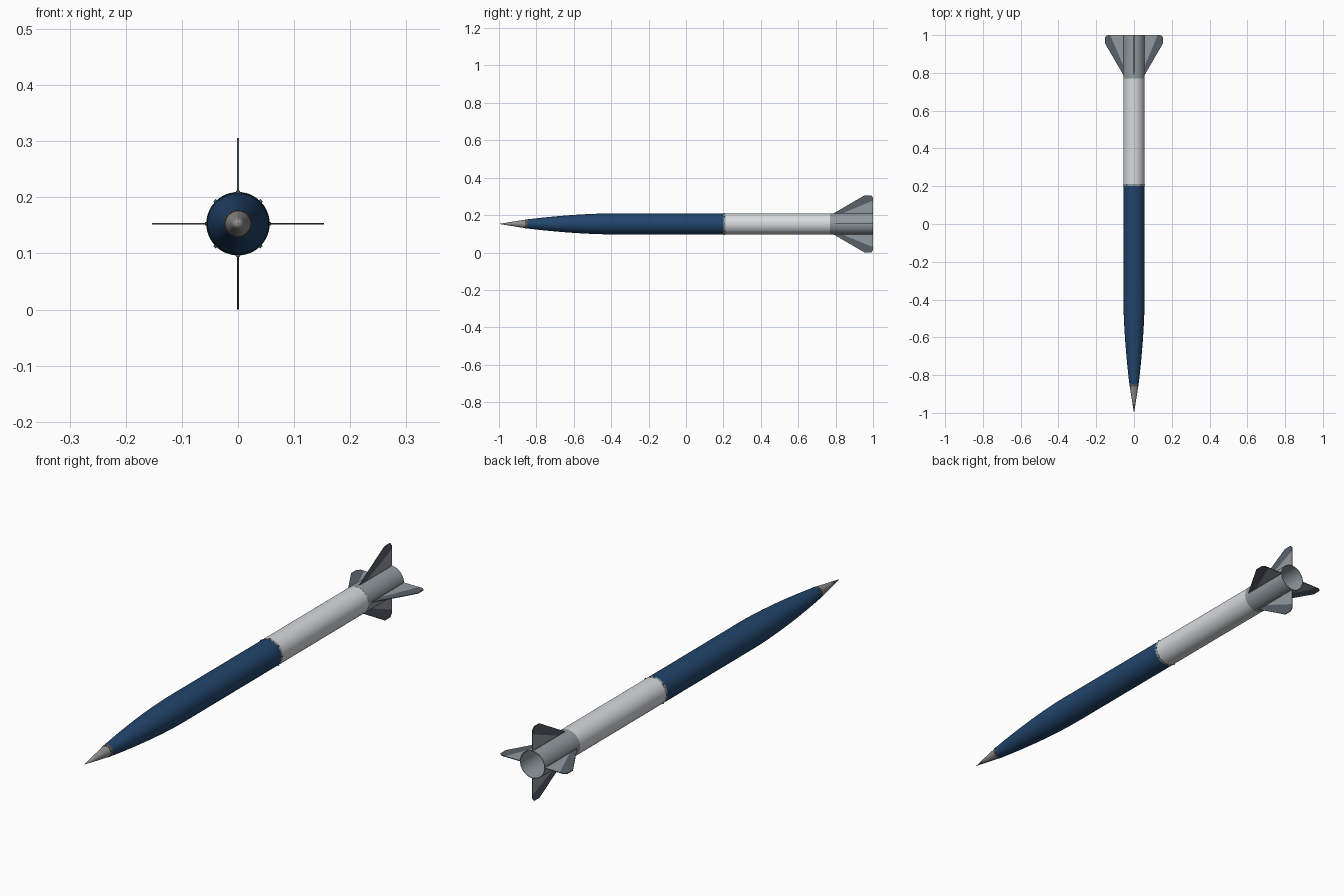
import bpy, bmesh, math
from mathutils import Matrix, Vector

if "Cube" in bpy.data.objects:
    bpy.data.objects.remove(bpy.data.objects["Cube"], do_unlink=True)

AXIS_Z = 0.153
R = 0.056
SEGMENTS = 48


def material(name, rgb):
    m = bpy.data.materials.new(name)
    m.use_nodes = True
    colour = (*rgb, 1)
    m.diffuse_color = colour
    m.node_tree.nodes["Principled BSDF"].inputs["Base Color"].default_value = colour
    return m


navy = material("navy blue", (0.016, 0.06, 0.15))
white = material("off white", (0.68, 0.71, 0.72))
steel = material("steel grey", (0.29, 0.33, 0.35))
dark = material("dark slate", (0.1, 0.12, 0.145))
metal = material("nose metal", (0.27, 0.27, 0.27))
bronze = material("collar brown", (0.11, 0.09, 0.08))


def finish(name, bm, mats, smooth=True):
    bmesh.ops.recalc_face_normals(bm, faces=bm.faces)
    mesh = bpy.data.meshes.new(name)
    bm.to_mesh(mesh)
    bm.free()
    for m in mats:
        mesh.materials.append(m)
    ob = bpy.data.objects.new(name, mesh)
    bpy.context.collection.objects.link(ob)
    ob.location.z = AXIS_Z
    if smooth:
        bpy.ops.object.select_all(action="DESELECT")
        ob.select_set(True)
        bpy.context.view_layer.objects.active = ob
        bpy.ops.object.shade_smooth_by_angle(angle=math.radians(30))
    return ob


def lathe(name, profile, mat):
    """Spin a (y, radius) profile around the long axis."""
    bm = bmesh.new()
    verts = [bm.verts.new((r, y, 0)) for y, r in profile]
    edges = [bm.edges.new(pair) for pair in zip(verts, verts[1:])]
    bmesh.ops.spin(bm, geom=verts + edges, cent=(0, 0, 0), axis=(0, 1, 0),
                   angle=math.tau, steps=SEGMENTS, use_duplicate=False)
    bmesh.ops.remove_doubles(bm, verts=bm.verts, dist=1e-5)
    return finish(name, bm, [mat])


# Body sections, nose to tail
TIP, SHOULDER, JOINT, TAIL = -0.86, -0.40, 0.205, 0.77
lathe("nose_tip", [(-1, 0), (-0.93, 0.0115), (TIP, 0.0225)], metal)
lathe("nose_collar", [(TIP, 0.0225), (TIP, 0.0235), (TIP + 0.012, 0.0248)], bronze)
ogive = [(TIP + 0.012 + (SHOULDER - TIP - 0.012) * t,
          0.0245 + (R - 0.0245) * (1 - (1 - t) ** 1.7)) for t in [i / 12 for i in range(13)]]
lathe("forward_body", ogive + [(JOINT - 0.004, R)], navy)
lathe("joint_ring", [(JOINT - 0.004, R), (JOINT - 0.004, R + 0.0006),
                     (JOINT + 0.006, R + 0.0006), (JOINT + 0.006, R)], steel)
lathe("rear_body", [(JOINT + 0.006, R), (TAIL, R)], white)
# Open tail tube with a recessed bulkhead
lathe("tail_section", [(TAIL, R), (TAIL, R + 0.0006), (1, R + 0.0006), (1, R - 0.002),
                       (TAIL + 0.02, R - 0.002), (TAIL + 0.02, 0)], steel)

# Joint fasteners around the ring
bm = bmesh.new()
for i in range(8):
    turn = Matrix.Rotation(math.tau * i / 8, 4, "Y")
    place = turn @ Matrix.Translation((0, JOINT + 0.001, R))
    bmesh.ops.create_cone(bm, cap_ends=True, segments=8, radius1=0.004, radius2=0.003,
                          depth=0.006, matrix=place)
finish("joint_fasteners", bm, [dark])

# Four clipped swept fins; the leading edge and tip form a darker band
ROOT = R - 0.002
outline = [(0.785, ROOT), (0.955, 0.153), (0.99, 0.153), (1.0, 0.14), (1.0, ROOT)]
HALF = 0.0015
for i, name in enumerate(["top_fin", "left_fin", "bottom_fin", "right_fin"]):
    bm = bmesh.new()
    face = bm.faces.new([bm.verts.new((-HALF, y, r)) for y, r in outline])
    solid = bmesh.ops.extrude_face_region(bm, geom=[face])["geom"]
    bmesh.ops.translate(bm, vec=(2 * HALF, 0, 0),
                        verts=[g for g in solid if isinstance(g, bmesh.types.BMVert)])
    # Cut along the line dividing the inner panel from the outer band
    start, end = Vector((0, 0.83, ROOT)), Vector((0, 1.0, 0.125))
    normal = Vector((1, 0, 0)).cross(end - start).normalized()
    bmesh.ops.bisect_plane(bm, geom=bm.verts[:] + bm.edges[:] + bm.faces[:],
                           plane_co=start, plane_no=normal)
    for f in bm.faces:
        outer = (f.calc_center_median() - start).dot(normal) > 0
        f.material_index = int(outer or abs(f.normal.x) < 0.5)
    bm.transform(Matrix.Rotation(math.tau * i / 4, 4, "Y"))
    finish(name, bm, [steel, dark], smooth=False)

# Slim fillets where each fin meets the tail
bm = bmesh.new()
for i in range(4):
    turn = Matrix.Rotation(math.tau * i / 4, 4, "Y")
    place = turn @ Matrix.Translation((0, 0.89, R)) @ Matrix.Diagonal((0.006, 0.2, 0.004, 1))
    bmesh.ops.create_cube(bm, size=1, matrix=place)
finish("fin_roots", bm, [steel], smooth=False)
